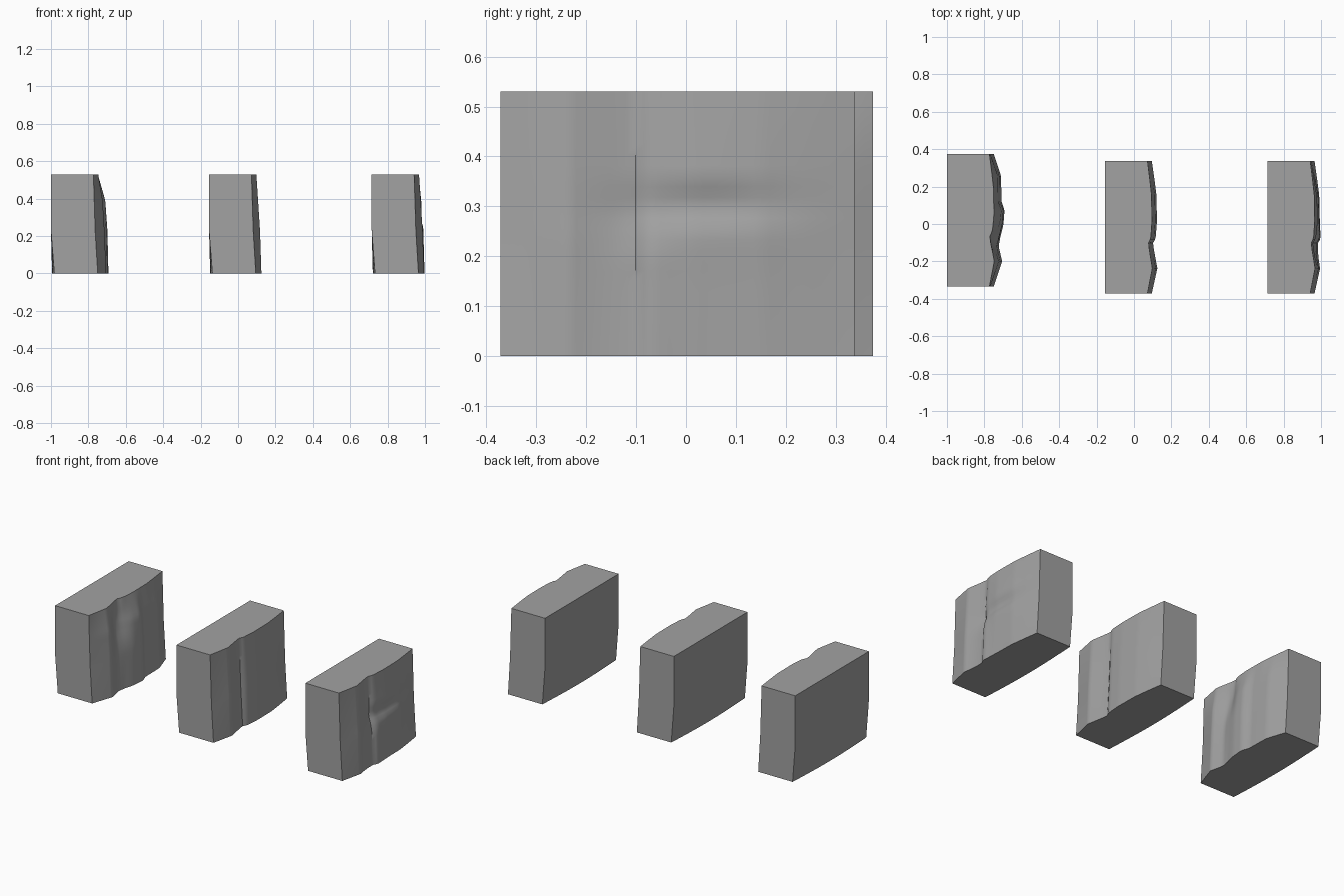
import bpy, bmesh, math

cube = bpy.data.objects.get("Cube")
if cube:
    bpy.data.objects.remove(cube)

HEIGHT, DEPTH = 0.53, 0.71

stone = bpy.data.materials.new("stone grey")
stone.use_nodes = True
grey = (0.36, 0.36, 0.36, 1)
stone.diffuse_color = grey
stone.node_tree.nodes["Principled BSDF"].inputs["Base Color"].default_value = grey


def ramp(points, t):
    """Piecewise linear curve through (position, value) points."""
    for (a, va), (b, vb) in zip(points, points[1:]):
        if t <= b:
            return va + (vb - va) * max(0, t - a) / (b - a)
    return points[-1][1]


def bump(y, z, cy, cz, wy, wz):
    return math.exp(-((y - cy) / wy) ** 2 - ((z - cz) / wz) ** 2)


# Shared outline of the weathered face, with a groove near the front
RIDGES = [(-.355, 0), (-.22, .026), (-.12, .01), (-.085, .006), (-.06, .018),
          (.03, .024), (.17, .022), (.26, .012), (.355, 0)]
# Fuller outline of the bulging block
BULGE = [(-.355, 0), (-.22, .05), (-.14, .03), (-.02, .06), (.055, .066),
         (.1, .046), (.24, .044), (.355, 0)]


def grooved(y, z):
    return ramp(RIDGES, y) * ramp([(0, 1.15), (.23, 1.4), (HEIGHT, 1)], z)


def bulging(y, z):
    blend = ramp([(0, .8), (.23, 1), (.39, .85), (HEIGHT, 0)], z)
    dent = .02 * bump(y, z, -.1, .4, .07, .1)
    return ramp(RIDGES, y) * (1 - blend) + ramp(BULGE, y) * blend - dent


def ledged(y, z):
    # upper groove fades below a horizontal ledge
    low = ramp([(.2, 1), (.28, 0)], z)
    filled = .012 * low * bump(y, 0, -.07, 0, .07, 1)
    ledge = ramp([(0, 0), (.15, .003), (.25, .007), (.3, -.011), (.36, .006),
                  (HEIGHT, 0)], z)
    return grooved(y, z) + filled + ledge * bump(y, 0, .06, 0, .15, 1)


def make_block(name, left, center_y, relief):
    bm = bmesh.new()
    rows, cols = 25, 42
    bmesh.ops.create_grid(bm, x_segments=cols, y_segments=rows, size=.5)
    for v in bm.verts:
        v.co = (0, v.co.x * DEPTH, (v.co.y + .5) * HEIGHT)
    back = set(bm.verts)
    bmesh.ops.extrude_face_region(bm, geom=bm.faces[:])
    for v in bm.verts:
        y, z = v.co.y, v.co.z
        if v in back:
            # flat side, tucked in along the bottom
            tuck = .018 - .012 * math.cos(math.pi * y / DEPTH)
            v.co.x = tuck * ramp([(0, 1), (.23, 0)], z)
        else:
            edge = ramp([(0, .25), (.23, .236), (HEIGHT, .227)], z)
            v.co.x = edge + relief(y, z)
        v.co.x += left
        v.co.y += center_y
    bmesh.ops.recalc_face_normals(bm, faces=bm.faces)
    mesh = bpy.data.meshes.new(name)
    bm.to_mesh(mesh)
    bm.free()
    mesh.materials.append(stone)
    obj = bpy.data.objects.new(name, mesh)
    bpy.context.collection.objects.link(obj)
    return obj


blocks = [
    make_block("bulging_stone_block", -1, .02, bulging),
    make_block("grooved_stone_block", -.155, -.017, grooved),
    make_block("ledged_stone_block", .715, -.017, ledged),
]

# Smooth weathered faces with crisp block edges
bpy.ops.object.select_all(action="DESELECT")
for block in blocks:
    block.select_set(True)
bpy.context.view_layer.objects.active = blocks[0]
bpy.ops.object.shade_smooth_by_angle(angle=math.radians(35))
